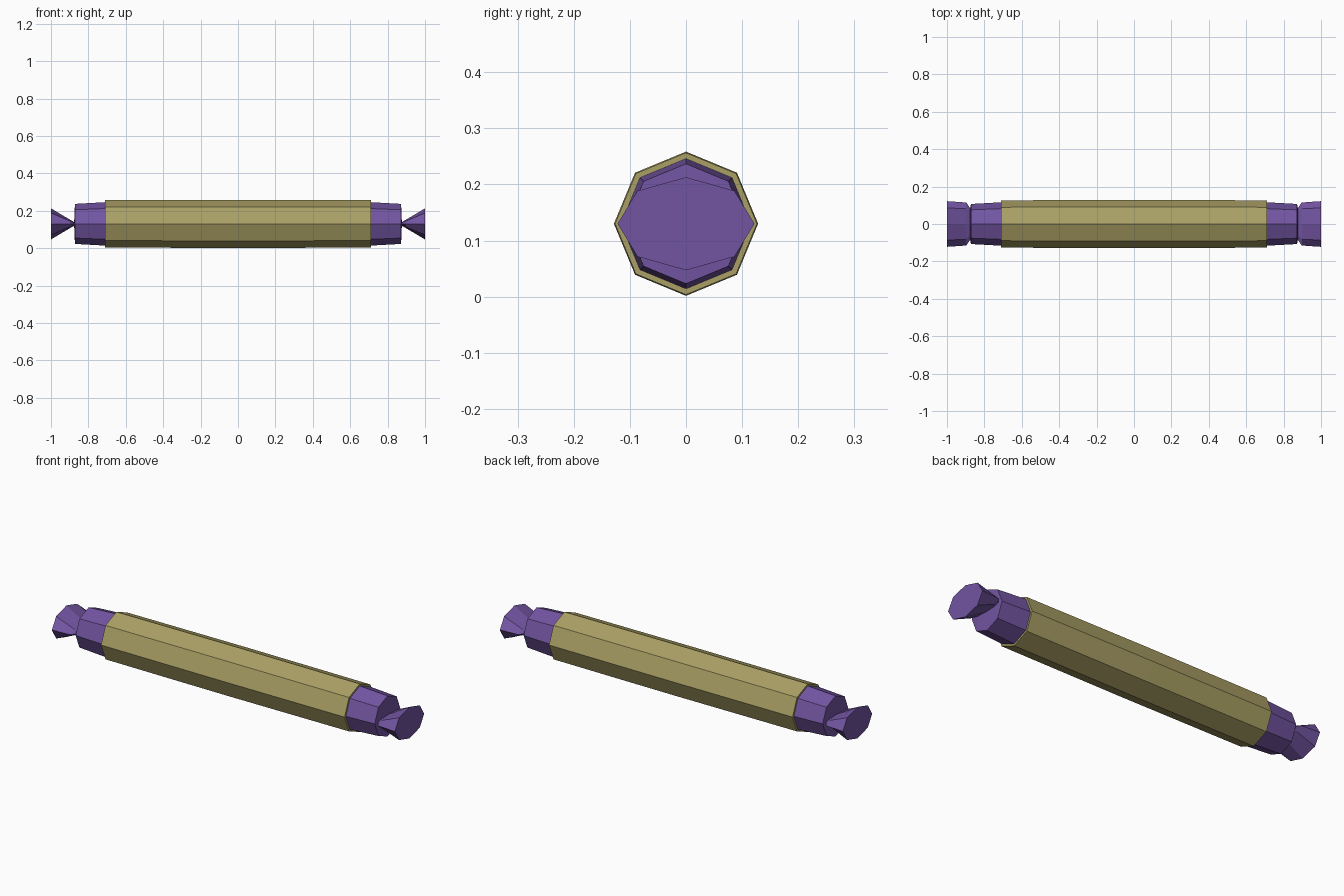
import bpy, bmesh, math

if "Cube" in bpy.data.objects:
    bpy.data.objects.remove(bpy.data.objects["Cube"])

CZ = 0.13    # height of the long axis
SIDES = 8


def material(name, color):
    m = bpy.data.materials.new(name)
    m.diffuse_color = (*color, 1)
    m.use_nodes = True
    m.node_tree.nodes["Principled BSDF"].inputs["Base Color"].default_value = m.diffuse_color
    return m


def loft(name, sections, mat):
    """Eight-sided skin through (x, y radius, z radius) sections, capped at both ends."""
    bm = bmesh.new()
    rings = []
    for x, ry, rz in sections:
        ring = []
        for i in range(SIDES):
            a = 2 * math.pi * i / SIDES
            ring.append(bm.verts.new((x, ry * math.cos(a), CZ + rz * math.sin(a))))
        rings.append(ring)
    for r0, r1 in zip(rings, rings[1:]):
        for i in range(SIDES):
            j = (i + 1) % SIDES
            bm.faces.new((r0[i], r0[j], r1[j], r1[i]))
    bm.faces.new(rings[0])
    bm.faces.new(rings[-1])
    bmesh.ops.recalc_face_normals(bm, faces=bm.faces)
    mesh = bpy.data.meshes.new(name)
    bm.to_mesh(mesh)
    bm.free()
    mesh.materials.append(mat)
    ob = bpy.data.objects.new(name, mesh)
    bpy.context.collection.objects.link(ob)
    return ob


olive = material("olive_paper", (0.40, 0.35, 0.13))
purple = material("purple_paper", (0.17, 0.09, 0.36))

# Main tube, bulging very slightly in the middle
loft("tube", [(-0.71, 0.1265, 0.1265), (0, 0.1285, 0.1285), (0.71, 0.1265, 0.1265)], olive)

# Wrapped ends: shoulder, pinched flat neck, flared tail
for side, s in (("left", -1), ("right", 1)):
    loft(side + "_twist", [
        (s * 0.71, 0.116, 0.116),
        (s * 0.872, 0.107, 0.107),
        (s * 0.876, 0.085, 0.010),
        (s * 0.897, 0.115, 0.022),
        (s * 1.0, 0.122, 0.083),
    ], purple)
